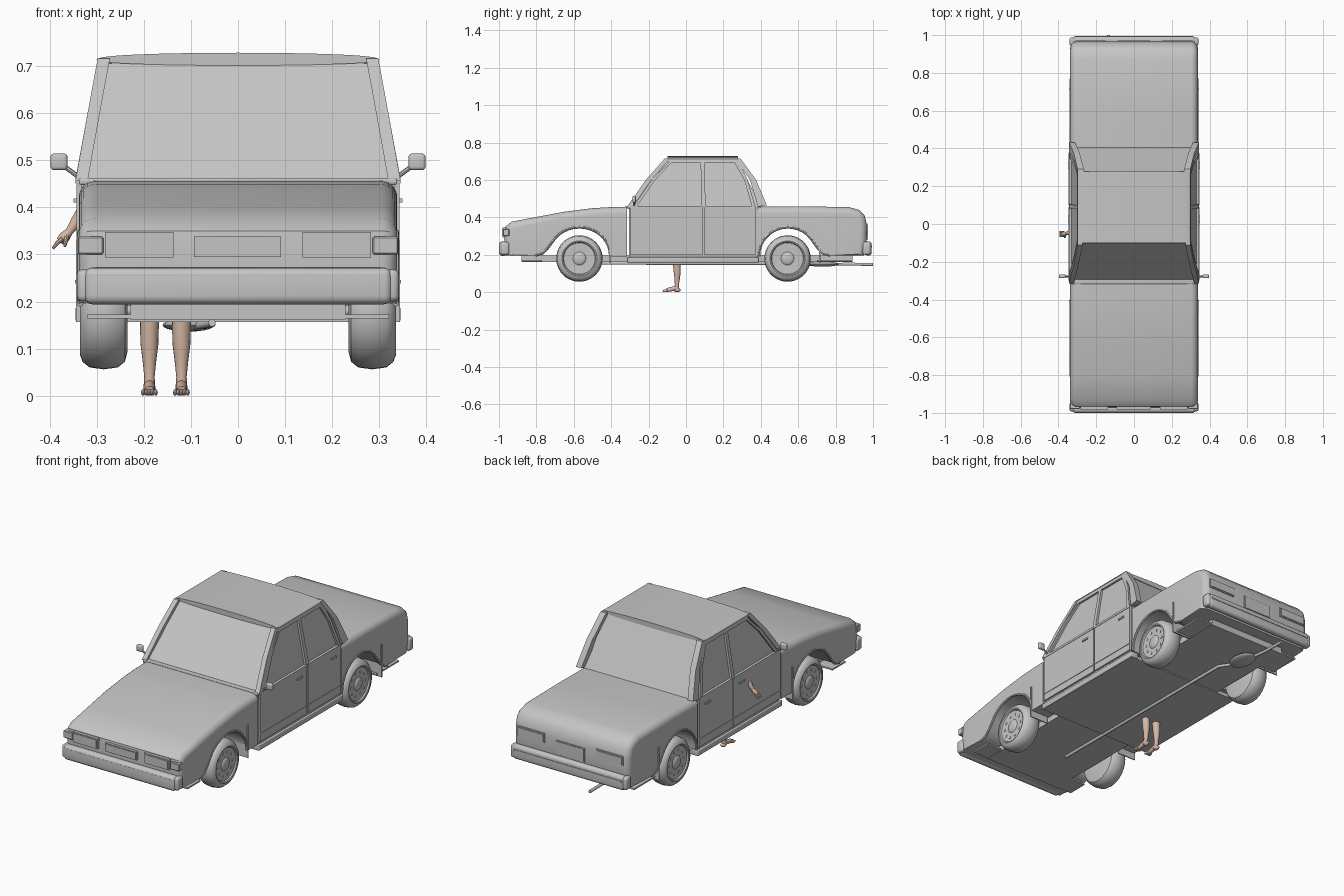
import bpy, bmesh, math
from mathutils import Vector, Matrix

if "Cube" in bpy.data.objects:
    bpy.data.objects.remove(bpy.data.objects["Cube"])


def material(name, rgb):
    m = bpy.data.materials.new(name)
    m.diffuse_color = (*rgb, 1)
    m.use_nodes = True
    m.node_tree.nodes["Principled BSDF"].inputs["Base Color"].default_value = m.diffuse_color
    return m


GREY = material("body grey", (0.56, 0.56, 0.56))
SKIN = material("skin", (0.66, 0.47, 0.37))


def finish(name, bm, mat=GREY):
    bmesh.ops.recalc_face_normals(bm, faces=bm.faces[:])
    me = bpy.data.meshes.new(name)
    bm.to_mesh(me)
    bm.free()
    me.materials.append(mat)
    ob = bpy.data.objects.new(name, me)
    bpy.context.collection.objects.link(ob)
    return ob


def loft(name, loops, mat=GREY):
    """Skin a list of equal-length closed loops and cap both ends."""
    bm = bmesh.new()
    rows = [[bm.verts.new(p) for p in lp] for lp in loops]
    n = len(rows[0])
    for a, b in zip(rows, rows[1:]):
        for i in range(n):
            bm.faces.new((a[i], a[(i + 1) % n], b[(i + 1) % n], b[i]))
    bm.faces.new(rows[0])
    bm.faces.new(rows[-1])
    return finish(name, bm, mat)


def box(name, x0, x1, y0, y1, z0, z1, bev=0.0, mat=GREY, seg=3):
    bm = bmesh.new()
    bmesh.ops.create_cube(bm, size=1)
    for v in bm.verts:
        v.co = Vector(((x0 + x1) / 2 + v.co.x * (x1 - x0),
                       (y0 + y1) / 2 + v.co.y * (y1 - y0),
                       (z0 + z1) / 2 + v.co.z * (z1 - z0)))
    if bev:
        bmesh.ops.bevel(bm, geom=bm.edges[:], offset=bev, segments=seg,
                        profile=0.5, affect='EDGES')
    return finish(name, bm, mat)


def pair(name, x0, x1, *rest, **kw):
    """A box on both sides of the car."""
    box(name + "_right", x0, x1, *rest, **kw)
    box(name + "_left", -x1, -x0, *rest, **kw)


def tube(name, pts, radii, mat=GREY, sides=12):
    """Round tube along a path with a radius at each point."""
    loops = []
    P = [Vector(p) for p in pts]
    for i, p in enumerate(P):
        d = (P[min(i + 1, len(P) - 1)] - P[max(i - 1, 0)]).normalized()
        u = d.orthogonal().normalized() if i == 0 else (u - d * u.dot(d)).normalized()
        v = d.cross(u)
        loops.append([p + (u * math.cos(k * math.tau / sides) + v * math.sin(k * math.tau / sides)) * radii[i]
                      for k in range(sides)])
    return loft(name, loops, mat)


def ball(name, loc, size, mat):
    bm = bmesh.new()
    bmesh.ops.create_uvsphere(bm, u_segments=16, v_segments=10, radius=1,
                              matrix=Matrix.Translation(loc) @ Matrix.Diagonal((*size, 1)))
    return finish(name, bm, mat)


def lean(z):
    """Half width of the cabin side at height z."""
    return 0.343 - max(0, z - 0.46) * 0.046 / 0.25


def side_plate(name, pts, thick=0.012, out=0.0):
    """Side-view outline made into a plate that follows the cabin side."""
    for tag, s in (("right", 1), ("left", -1)):
        loft(f"{name}_{tag}", [[(s * (lean(z) + out - t), y, z) for y, z in pts] for t in (0, thick)])


# Bonnet and boot: side outlines with wheel arches and rolled outer edges
def end_body(name, s, outer, cabin, centre, rx):
    W, R = 0.338, 0.036
    arch = [(cabin, 0.192), (centre - rx, 0.192)]
    arch += [(centre - rx * math.cos(a), 0.195 + 0.152 * math.sin(a))
             for a in [math.radians(10 * k) for k in range(1, 16)]]
    arch += [(centre + rx + 0.005, 0.235), (centre + rx + 0.03, 0.208), (centre + rx + 0.07, 0.196)]
    O = [Vector(p) for p in outer]
    inset = []
    for i in range(len(O)):
        d = O[min(i + 1, len(O) - 1)] - O[max(i - 1, 0)]
        inset.append(Vector((-d.y, d.x)).normalized())
    loops = []
    steps = [math.pi / 12 * k for k in range(7)]
    for sx, order in ((-1, steps[::-1]), (1, steps)):
        for a in order:
            x = sx * (W - R + R * math.sin(a))
            k = R * (1 - math.cos(a))
            ring = [p + n * k for p, n in zip(O, inset)] + [Vector(q) for q in arch]
            loops.append([(x, s * p.x, p.y) for p in ring])
    loft(name, loops)
    # Rolled arch lips
    for tag, sx in (("right", 1), ("left", -1)):
        path = [(sx * 0.335, s * u, z) for u, z in arch[1:]]
        tube(f"{name}_arch_lip_{tag}", path, [0.007] * len(path), sides=8)


end_body("bonnet", -1, [(.962, .196), (.972, .28), (.965, .35), (.932, .377), (.80, .402), (.65, .43),
                        (.5, .449), (.40, .455), (.315, .457)], .315, .57, .165)
end_body("boot", 1, [(.952, .196), (.966, .26), (.967, .36), (.955, .41), (.925, .44), (.87, .455),
                     (.6, .459), (.385, .457)], .385, .545, .155)

# Cabin tub, cowl, glasshouse and floor
box("cabin_tub", -.332, .332, -.305, .385, .19, .456)
box("cowl", -.338, .338, -.318, -.27, .448, .461, .004)
zb, zt = .456, .705
loft("glasshouse", [
    [(-.331, -.298, zb), (.331, -.298, zb), (.331, .405, zb), (-.331, .405, zb)],
    [(-.287, -.095, zt), (.287, -.095, zt), (.287, .272, zt), (-.287, .272, zt)]])
box("floor", -.228, .228, -.88, .89, .162, .195)
box("floor_front", -.32, .32, -.88, -.77, .164, .172)
box("floor_rear", -.32, .32, .70, .89, .164, .172)
box("floor_middle", -.34, .34, -.31, .385, .156, .176)
pair("sill", .30, .345, -.315, .39, .158, .188, .004)
pair("sill_joint", .30, .336, -.30, .375, .18, .20)

# Doors with trim strips and handles
for tag, y0, y1 in (("front_door", -.300, .090), ("rear_door", .097, .375)):
    side_plate(tag, [(y0, .202), (y1, .202), (y1, .456), (y0, .456)])
    side_plate(tag + "_trim", [(y0, .238), (y1, .238), (y1, .246), (y0, .246)], .006, .003)
    side_plate(tag + "_belt", [(y0, .45), (y1, .45), (y1, .462), (y0, .462)], .014, .002)
    side_plate(tag + "_handle", [(y1 - .085, .410), (y1 - .045, .410), (y1 - .045, .419), (y1 - .085, .419)],
               .008, .006)

# Pillars, window frames and roof
side_plate("front_pillar", [(-.315, .457), (-.285, .457), (-.185, .60), (-.085, .716), (-.112, .716), (-.215, .60)],
           .026, .002)
side_plate("front_window_frame", [(-.28, .46), (-.262, .46), (-.165, .60), (-.075, .695), (-.075, .71), (-.18, .605)])
side_plate("centre_pillar", [(.082, .456), (.105, .456), (.098, .71), (.078, .71)])
side_plate("roof_rail", [(-.095, .69), (.27, .69), (.27, .712), (-.095, .712)], .02)
side_plate("rear_window_frame", [(.352, .46), (.37, .46), (.33, .60), (.275, .71), (.255, .70), (.312, .60)])
side_plate("rear_pillar", [(.385, .457), (.432, .465), (.375, .60), (.29, .716), (.262, .716), (.342, .60)],
           .032, .002)

roof = [(.30 * math.cos(a), .713 + (.015 if math.sin(a) > 0 else .012) * abs(math.sin(a)) ** .8
         * (1 if math.sin(a) > 0 else -1)) for a in [k * math.tau / 40 for k in range(40)]]
loft("roof", [[(x, y, z) for x, z in roof] for y in (-.10, .277)])

# Bumpers with rub strips and wrapped ends
box("front_bumper", -.327, .327, -1.0, -.955, .194, .272, .018, seg=4)
box("front_bumper_strip", -.315, .315, -1.0, -.99, .246, .257)
box("rear_bumper", -.327, .327, .955, .992, .196, .272, .016, seg=4)
box("rear_bumper_strip", -.315, .315, .985, .995, .24, .25)
pair("front_bumper_end", .305, .342, -.992, -.945, .20, .268, .012)
pair("rear_bumper_end", .305, .342, .945, .988, .20, .268, .012)


# Lamps and number plates, each a frame with a raised panel
def framed(name, x0, x1, ya, yb, z0, z1, b=.006):
    face = yb + (.003 if yb > 0 else -.003)
    lo, hi = sorted((ya, yb))
    box(name + "_frame", x0, x1, lo, hi, z0, z1)
    lo, hi = sorted((ya, face))
    box(name, x0 + b, x1 - b, lo, hi, z0 + b, z1 - b)


for tag, s in (("right", 1), ("left", -1)):
    a, b = sorted((s * .137, s * .282))
    framed("headlamp_" + tag, a, b, -.94, -.981, .293, .347)
    a, b = sorted((s * .15, s * .31))
    framed("tail_lamp_" + tag, a, b, .93, .971, .318, .368)
pair("corner_lamp", .286, .340, -.979, -.945, .30, .338, .003, seg=1)
framed("front_plate", -.093, .091, -.94, -.980, .294, .338, .004)
framed("rear_plate", -.085, .085, .94, .970, .278, .352, .004)


# Wheels: turned tyre and rim with a ring of studs
PROFILE = [(-.05, .02), (-.05, .088), (-.045, .108), (-.03, .120), (0, .124), (.03, .120), (.045, .108),
           (.05, .094), (.048, .088), (.041, .084), (.039, .035), (.045, .028), (.047, .012)]
for end, y in (("front", -.57), ("rear", .543)):
    for tag, s in (("right", 1), ("left", -1)):
        cx, cz = s * .285, .18
        loft(f"{end}_wheel_{tag}", [[(cx + s * px, y + r * math.cos(k * math.tau / 40), cz + r * math.sin(k * math.tau / 40))
                                     for k in range(40)] for px, r in PROFILE])
        for k in range(10):
            a = k * math.tau / 10
            c = (y + .062 * math.cos(a), cz + .062 * math.sin(a))
            tube(f"{end}_wheel_stud_{tag}", [(cx + s * .036, *c), (cx + s * .0425, *c)], [.007] * 2, sides=8)
    tube(end + "_axle", [(-.25, y, .18), (.25, y, .18)], [.012] * 2)
pair("front_mud_flap", .235, .344, -.408, -.402, .156, .33)
pair("rear_mud_flap", .235, .344, .712, .718, .156, .33)

# Exhaust
tube("exhaust_pipe", [(-.055, -.60, .155), (-.055, .60, .153), (-.09, .67, .148)], [.008] * 3)
ball("silencer", (-.105, .73, .15), (.055, .085, .014), GREY)
tube("tail_pipe", [(-.12, .78, .149), (-.135, .88, .15), (-.135, 1.0, .148)], [.008] * 3)

# Door mirrors on stalks
pair("mirror", .362, .398, -.287, -.268, .479, .514, .007)
for tag, s in (("right", 1), ("left", -1)):
    tube("mirror_stalk_" + tag, [(s * .335, -.277, .462), (s * .37, -.277, .488)], [.005] * 2, sides=8)

# Driver's legs and feet below the floor
for tag, x in (("right", -.188), ("left", -.120)):
    tube("leg_" + tag, [(x, -.052, .20), (x, -.05, .15), (x, -.047, .11), (x, -.047, .07), (x, -.049, .04),
                        (x, -.05, .012)], [.021, .02, .019, .014, .011, .013], SKIN, 16)
    ball("heel_" + tag, (x, -.047, .012), (.013, .018, .012), SKIN)
    tube("foot_" + tag, [(x, -.05, .022), (x, -.08, .016), (x, -.105, .0105)], [.012, .0125, .010], SKIN, 12)
    for k in range(5):
        ball("toe_" + tag, (x - .0135 + .00675 * k, -.112, .007), (.0042, .014, .007), SKIN)

# Driver's arm and hand hanging outside the door
tube("arm", [(-.325, -.045, .395), (-.345, -.047, .367), (-.360, -.05, .346)], [.016, .012, .008], SKIN)
tube("hand", [(-.357, -.05, .35), (-.368, -.052, .337), (-.378, -.053, .328)], [.008, .012, .009], SKIN)
for k in range(4):
    y = -.065 + .008 * k
    tube("finger", [(-.372, y, .334), (-.384, y, .324), (-.393, y, .312)], [.005, .0045, .003], SKIN, 8)
tube("thumb", [(-.364, -.06, .338), (-.366, -.07, .326), (-.368, -.073, .317)], [.005, .0045, .003], SKIN, 8)

# Smooth the curved surfaces and keep real edges sharp
for ob in bpy.data.objects:
    ob.select_set(True)
bpy.context.view_layer.objects.active = bpy.data.objects["roof"]
bpy.ops.object.shade_smooth_by_angle(angle=math.radians(35))
